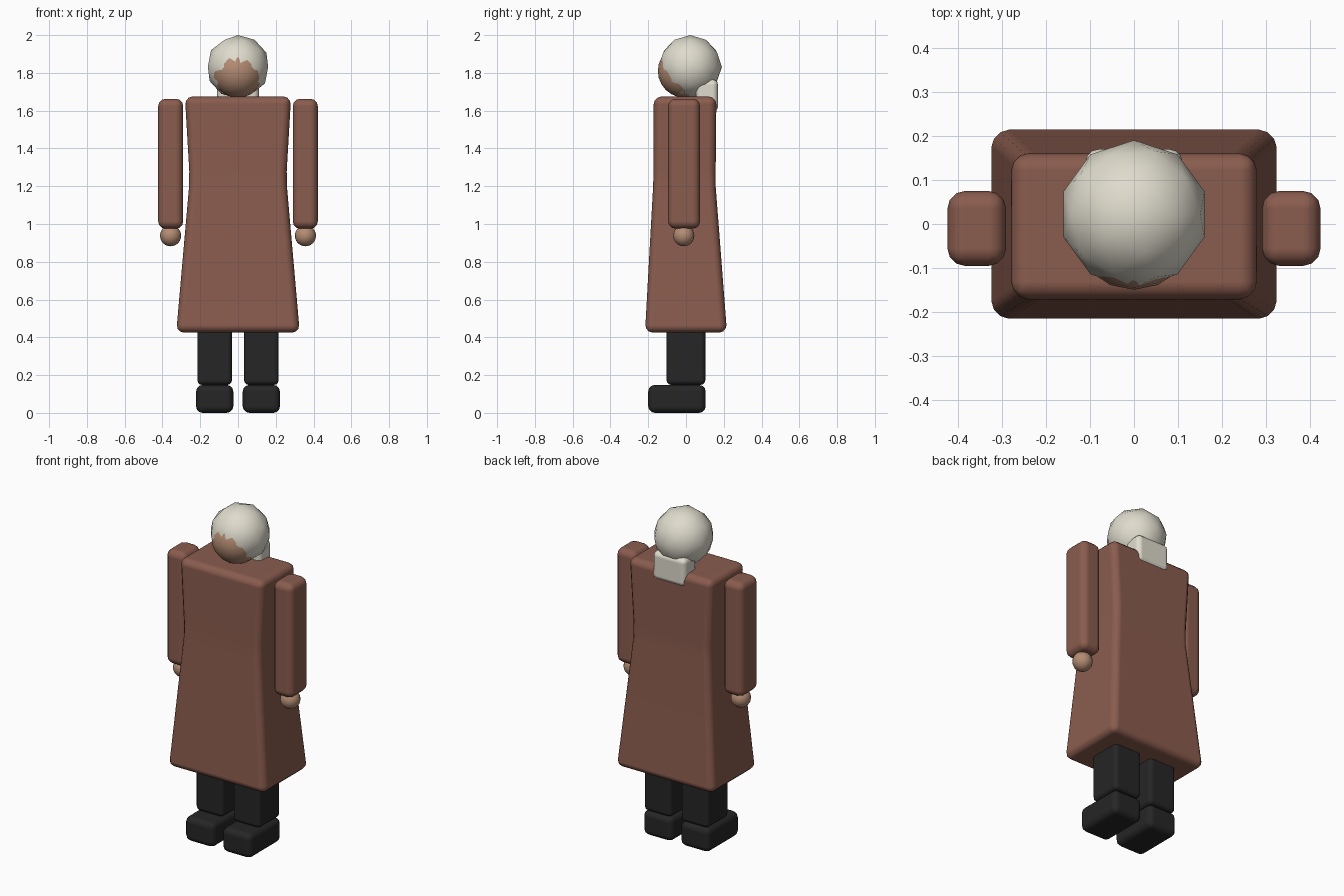
import bpy, bmesh

if "Cube" in bpy.data.objects:
    bpy.data.objects.remove(bpy.data.objects["Cube"])


def material(name, rgb):
    m = bpy.data.materials.new(name)
    m.diffuse_color = (*rgb, 1.0)
    m.use_nodes = True
    m.node_tree.nodes["Principled BSDF"].inputs["Base Color"].default_value = m.diffuse_color
    return m


COAT = material("brown_cloth", (0.254, 0.107, 0.076))
SKIN = material("skin", (0.45, 0.26, 0.17))
HAIR = material("pale_grey_hair", (0.74, 0.71, 0.61))
DARK = material("near_black", (0.019, 0.019, 0.019))


def finish(name, bm, mat, bevel=0.0):
    """Turn a bmesh into a smooth-shaded object with rounded edges."""
    bmesh.ops.recalc_face_normals(bm, faces=bm.faces)
    for f in bm.faces:
        f.smooth = True
    me = bpy.data.meshes.new(name)
    bm.to_mesh(me)
    bm.free()
    me.materials.append(mat)
    ob = bpy.data.objects.new(name, me)
    bpy.context.collection.objects.link(ob)
    if bevel:
        mod = ob.modifiers.new("rounded_edges", 'BEVEL')
        mod.width = bevel
        mod.segments = 3
        mod.limit_method = 'ANGLE'
        mod.angle_limit = 0.6
        mod.harden_normals = True
    return ob


def loft(name, rings, mat, bevel):
    """Stack rectangles given as (z, x0, x1, y0, y1) into a closed body."""
    bm = bmesh.new()
    loops = []
    for z, x0, x1, y0, y1 in rings:
        loops.append([bm.verts.new(p) for p in
                      ((x0, y0, z), (x1, y0, z), (x1, y1, z), (x0, y1, z))])
    for a, b in zip(loops, loops[1:]):
        for i in range(4):
            j = (i + 1) % 4
            bm.faces.new((a[i], a[j], b[j], b[i]))
    bm.faces.new(loops[0][::-1])
    bm.faces.new(loops[-1])
    return finish(name, bm, mat, bevel)


def box(name, x, y, z, mat, bevel):
    return loft(name, [(z[0], *x, *y), (z[1], *x, *y)], mat, bevel)


def ball(name, center, radius, mat, ico=False):
    bm = bmesh.new()
    if ico:
        bmesh.ops.create_icosphere(bm, subdivisions=2, radius=radius)
    else:
        bmesh.ops.create_uvsphere(bm, u_segments=16, v_segments=12, radius=radius)
    bmesh.ops.translate(bm, verts=bm.verts, vec=center)
    return finish(name, bm, mat)


# Long coat, narrow at the waist and flared at the hem
loft("coat", [(0.425, -0.327, 0.327, -0.217, 0.217),
              (1.20, -0.259, 0.259, -0.174, 0.157),
              (1.28, -0.258, 0.258, -0.172, 0.157),
              (1.675, -0.281, 0.281, -0.171, 0.161)], COAT, 0.04)

# Paired limbs
for side, s in (("left", 1), ("right", -1)):
    def span(a, b):
        return tuple(sorted((s * a, s * b)))
    box(side + "_sleeve", span(0.29, 0.423), (-0.095, 0.075), (0.975, 1.663), COAT, 0.04)
    ball(side + "_hand", (s * 0.357, -0.012, 0.938), 0.056, SKIN)
    box(side + "_leg", span(0.032, 0.215), (-0.103, 0.102), (0.148, 0.46), DARK, 0.025)
    box(side + "_shoe", span(0.025, 0.222), (-0.2, 0.104), (0.0, 0.148), DARK, 0.035)

# Head, hair cap and the hair gathered at the nape
ball("head", (0, -0.008, 1.81), 0.141, SKIN)
ball("hair", (0, 0.022, 1.832), 0.168, HAIR, ico=True)
box("nape_hair", (-0.11, 0.11), (0.052, 0.17), (1.595, 1.765), HAIR, 0.03)
